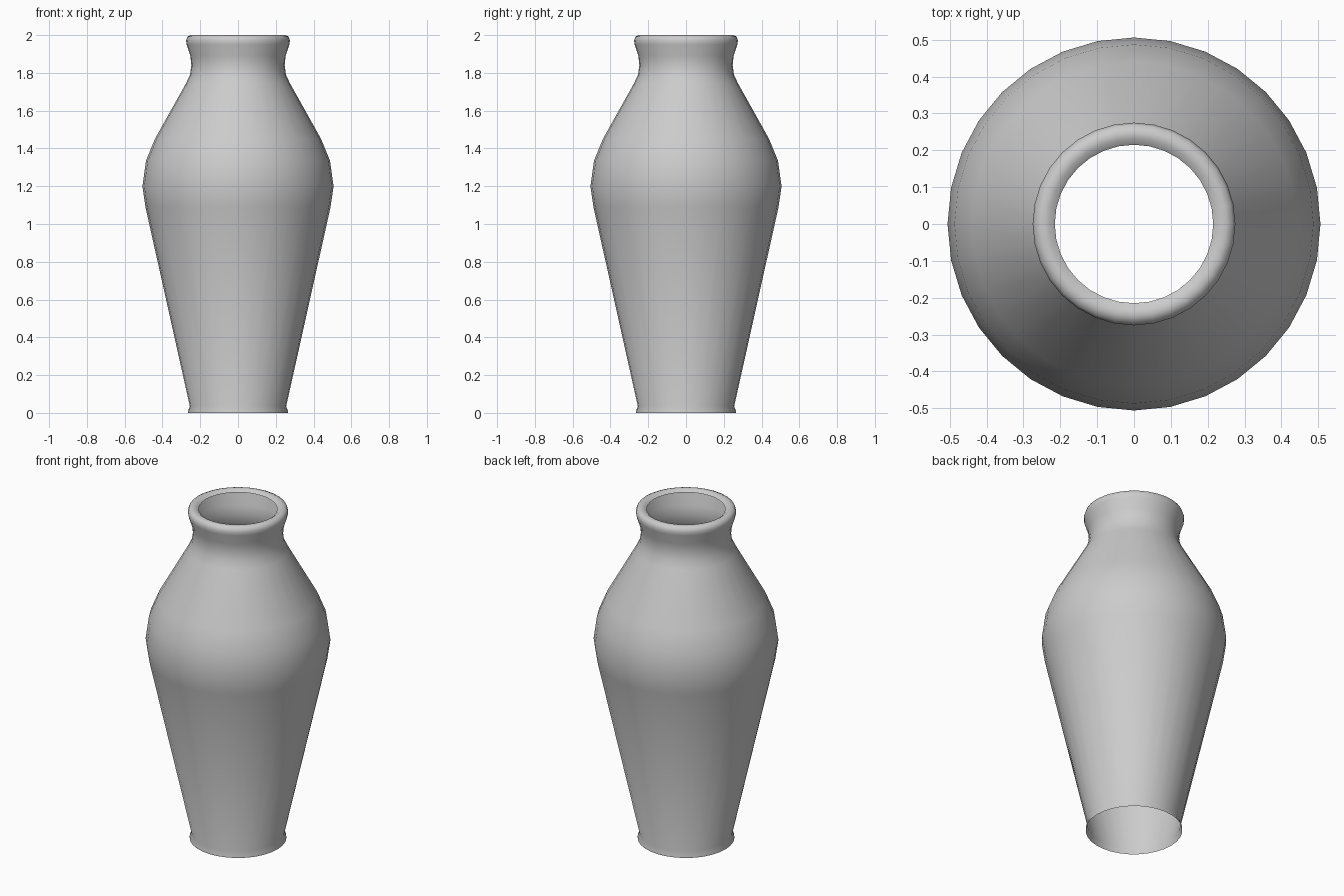
import bpy, bmesh, math

if "Cube" in bpy.data.objects:
    bpy.data.objects.remove(bpy.data.objects["Cube"])

# Vase silhouette as (radius, height): flared foot, shoulder, neck, rolled lip
PROFILE = [
    (0.265, 0.0), (0.265, 0.008), (0.255, 0.035),
    (0.49, 1.09), (0.506, 1.2), (0.487, 1.335), (0.44, 1.45),
    (0.275, 1.745), (0.254, 1.79), (0.247, 1.84), (0.252, 1.89),
    (0.272, 1.95), (0.275, 1.972), (0.268, 1.992), (0.25, 2.0),
    (0.232, 1.998), (0.215, 1.985),
]
SIDES = 32

# Revolve the silhouette into an open, thin-walled body
bm = bmesh.new()
rings = []
for r, z in PROFILE:
    rings.append([bm.verts.new((r * math.cos(2 * math.pi * i / SIDES),
                                r * math.sin(2 * math.pi * i / SIDES), z))
                  for i in range(SIDES)])
for low, high in zip(rings, rings[1:]):
    for i in range(SIDES):
        j = (i + 1) % SIDES
        bm.faces.new((low[i], low[j], high[j], high[i]))

mesh = bpy.data.meshes.new("vase")
bm.to_mesh(mesh)
bm.free()
vase = bpy.data.objects.new("vase", mesh)
bpy.context.collection.objects.link(vase)

# Smooth shading throughout
bpy.context.view_layer.objects.active = vase
vase.select_set(True)
bpy.ops.object.shade_smooth_by_angle(angle=math.radians(50))
